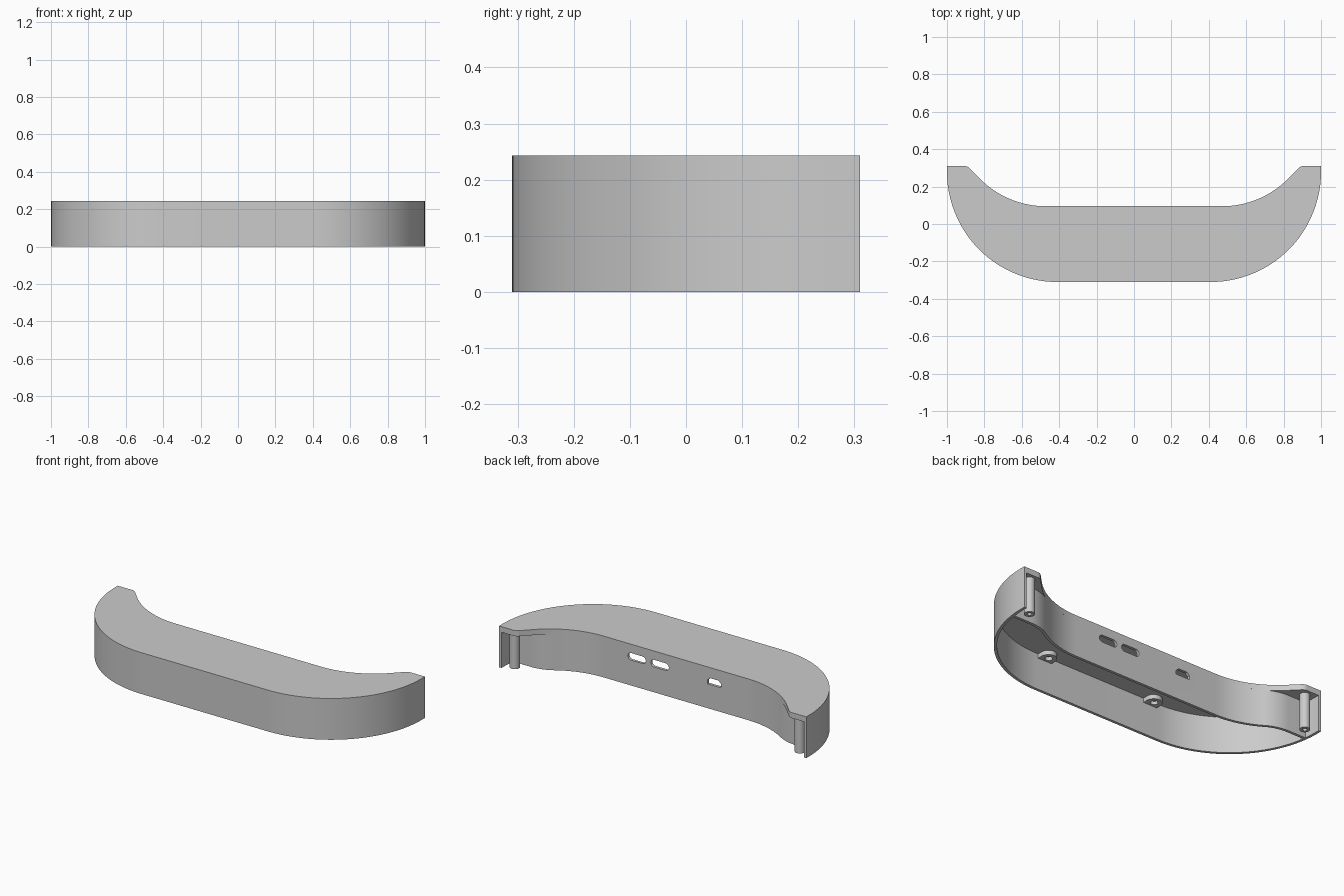
import bpy, bmesh
from math import sin, cos, pi, radians
from mathutils import Matrix, Vector

cube = bpy.data.objects.get("Cube")
if cube:
    bpy.data.objects.remove(cube, do_unlink=True)

HEIGHT, CEILING, WALL = 0.243, 0.21, 0.016

grey = bpy.data.materials.new("light_grey")
grey.use_nodes = True
grey.diffuse_color = (0.6, 0.6, 0.6, 1)
grey.node_tree.nodes["Principled BSDF"].inputs["Base Color"].default_value = (0.6, 0.6, 0.6, 1)


def arc(cx, cy, r, start, end, n=24):
    """Points on a circle between two angles in degrees."""
    angles = [radians(start + (end - start) * i / n) for i in range(n + 1)]
    return [(cx + r * cos(a), cy + r * sin(a)) for a in angles]


def mirrored(half):
    """Complete a right-hand path, listed from the middle outwards."""
    return [(-x, y) for x, y in reversed(half)] + half


def offset(path, t):
    """Shift an open path sideways, positive to its left."""
    pts = [Vector(p) for p in path]
    out = []
    for i, p in enumerate(pts):
        d = (pts[min(i + 1, len(pts) - 1)] - pts[max(i - 1, 0)]).normalized()
        out.append((p.x - d.y * t, p.y + d.x * t))
    return out


def prism(name, pts, z0, z1, upright=False):
    """Extrude a closed outline; upright turns it to run along y."""
    bm = bmesh.new()
    face = bm.faces.new([bm.verts.new((x, y, z0)) for x, y in pts])
    top = bmesh.ops.extrude_face_region(bm, geom=[face])["geom"]
    bmesh.ops.translate(bm, vec=(0, 0, z1 - z0),
                        verts=[v for v in top if isinstance(v, bmesh.types.BMVert)])
    if upright:
        bm.transform(Matrix.Rotation(pi / 2, 4, "X"))
    bmesh.ops.recalc_face_normals(bm, faces=bm.faces)
    mesh = bpy.data.meshes.new(name)
    bm.to_mesh(mesh)
    bm.free()
    mesh.materials.append(grey)
    obj = bpy.data.objects.new(name, mesh)
    bpy.context.collection.objects.link(obj)
    return obj


def select(obj):
    bpy.ops.object.select_all(action="DESELECT")
    obj.select_set(True)
    bpy.context.view_layer.objects.active = obj


def cut(obj, cutter):
    mod = obj.modifiers.new("cut", "BOOLEAN")
    mod.operation, mod.object, mod.solver = "DIFFERENCE", cutter, "EXACT"
    select(obj)
    bpy.ops.object.modifier_apply(modifier=mod.name)
    bpy.data.objects.remove(cutter, do_unlink=True)


def smooth(obj):
    select(obj)
    bpy.ops.object.shade_smooth_by_angle(angle=radians(30))


# Curves of the plan
front = mirrored(arc(0.41, 0.28, 0.59, -90, 0, 40) + [(1, 0.31)])
back_edge = mirrored(arc(0.47, 0.595, 0.5, -90, -44) + arc(0.908, 0.27, 0.04, 136, 90, 8))
back_line = mirrored(arc(0.47, 0.595, 0.5, -90, -58)
                     + arc(0.867, -0.041, 0.25, 122, 90, 12) + [(0.985, 0.209)])

# Top plate and the two walls hanging from it
smooth(prism("top_plate", front + back_edge[::-1], CEILING, HEIGHT))
smooth(prism("front_wall", front + offset(front, WALL)[::-1], 0, CEILING))
back_wall = prism("back_wall", back_line + offset(back_line, -WALL)[::-1], 0, CEILING)

# Port openings in the back wall
for x in (0.254, 0.104):
    slot = (arc(x + 0.038, 0.17, 0.021, -90, 90, 10)
            + arc(x - 0.038, 0.17, 0.021, 90, 270, 10))
    cut(back_wall, prism("slot_cutter", slot, -0.14, -0.04, True))
port = [(-0.295, 0.143), (-0.205, 0.143), (-0.205, 0.165),
        (-0.222, 0.181), (-0.278, 0.181), (-0.295, 0.165)]
cut(back_wall, prism("port_cutter", port, -0.14, -0.04, True))
smooth(back_wall)

for side, s in (("left", 1), ("right", -1)):
    # Screw post at the open end
    post = prism(side + "_screw_post", arc(s * 0.928, 0.266, 0.028, 0, 348.75, 31), 0.004, CEILING)
    cut(post, prism("hole_cutter", arc(s * 0.928, 0.266, 0.012, 0, 345, 23), -0.05, 0.1))
    smooth(post)

    # Rounded tab with a hole, under the plate by the front wall
    x = s * 0.355
    outline = [(x - 0.045, -0.3), (x + 0.045, -0.3)] + arc(x, -0.265, 0.045, 0, 180)
    tab = prism(side + "_front_tab", outline, 0.185, CEILING)
    cut(tab, prism("hole_cutter", arc(x, -0.262, 0.02, 0, 345, 23), 0.15, 0.205))
    smooth(tab)
